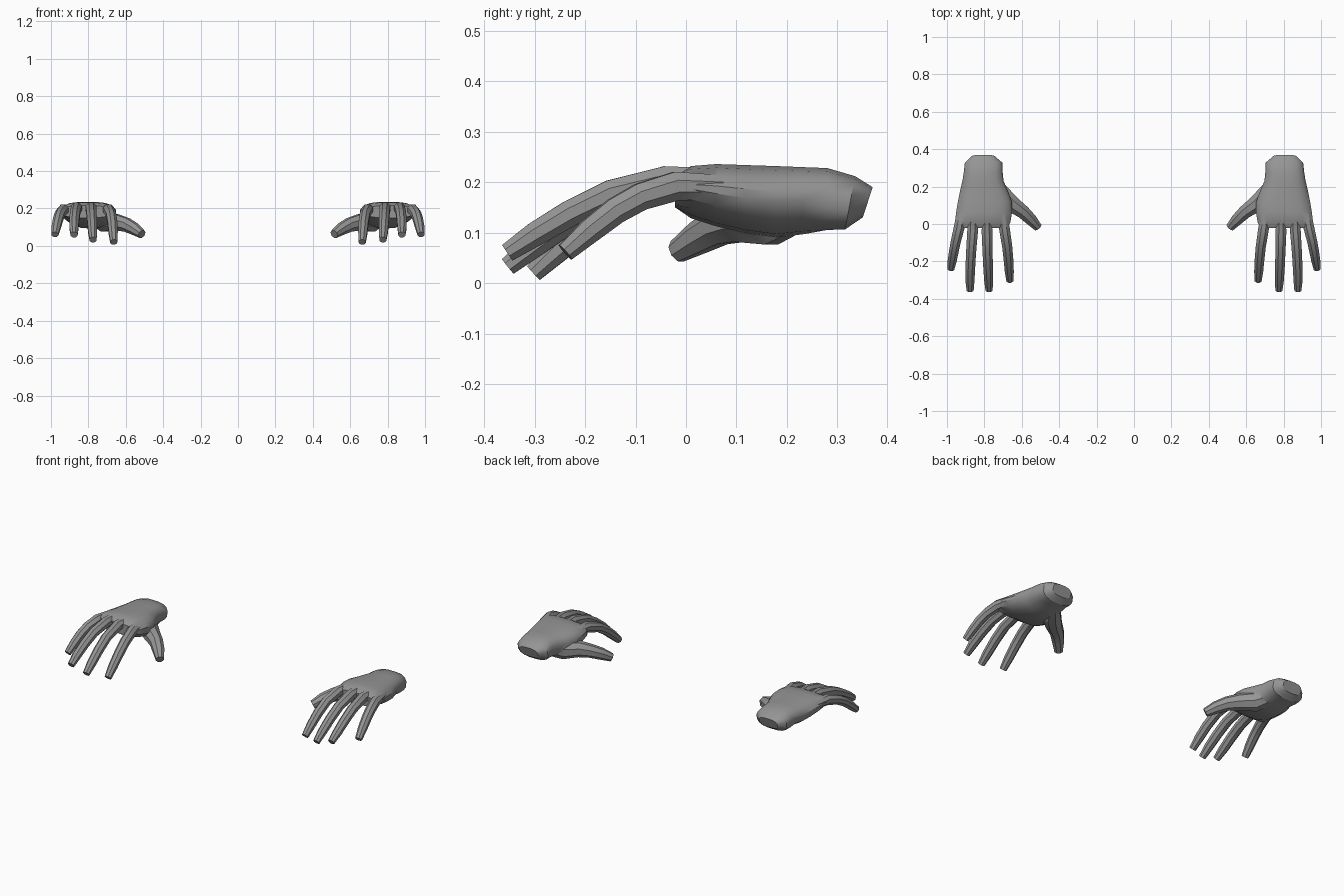
import bpy, bmesh, math
from mathutils import Vector

if "Cube" in bpy.data.objects:
    bpy.data.objects.remove(bpy.data.objects["Cube"])

skin = bpy.data.materials.new("plain grey")
skin.diffuse_color = (0.3, 0.3, 0.3, 1)
skin.use_nodes = True
skin.node_tree.nodes["Principled BSDF"].inputs["Base Color"].default_value = skin.diffuse_color


def loft(name, rings):
    """Skin a list of equal-length closed rings and cap both ends."""
    bm = bmesh.new()
    loops = [[bm.verts.new(p) for p in r] for r in rings]
    n = len(loops[0])
    for a, b in zip(loops, loops[1:]):
        for i in range(n):
            j = (i + 1) % n
            bm.faces.new((a[i], a[j], b[j], b[i]))
    bm.faces.new(loops[0])
    bm.faces.new(loops[-1])
    bmesh.ops.recalc_face_normals(bm, faces=bm.faces)
    me = bpy.data.meshes.new(name)
    bm.to_mesh(me)
    bm.free()
    me.materials.append(skin)
    ob = bpy.data.objects.new(name, me)
    bpy.context.collection.objects.link(ob)
    return ob


def tube(name, path, radii, side, sides=8):
    """Tapered faceted tube through the path points."""
    pts = [Vector((p[0] * side, p[1], p[2])) for p in path]
    rings = []
    for i, p in enumerate(pts):
        t = (pts[min(i + 1, len(pts) - 1)] - pts[max(i - 1, 0)]).normalized()
        u = t.cross(Vector((0, 0, 1))).normalized()
        v = u.cross(t)
        rings.append([p + radii[i] * (u * math.cos(a) + v * math.sin(a))
                      for a in ((k + 0.5) * 2 * math.pi / sides for k in range(sides))])
    return loft(name, rings)


# palm sections: y, inner x, outer x, bottom z, top z
PALM = [
    (-0.022, 0.675, 0.945, 0.150, 0.215),
    (0.010, 0.660, 0.958, 0.128, 0.232),
    (0.060, 0.652, 0.952, 0.112, 0.236),
    (0.120, 0.652, 0.942, 0.098, 0.234),
    (0.180, 0.675, 0.930, 0.090, 0.232),
    (0.230, 0.697, 0.918, 0.096, 0.230),
    (0.280, 0.702, 0.910, 0.105, 0.228),
    (0.325, 0.703, 0.905, 0.106, 0.212),
    (0.360, 0.745, 0.868, 0.130, 0.190),
]


def palm(name, side, sides=16):
    rings = []
    for y, x0, x1, z0, z1 in PALM:
        ring = []
        for k in range(sides):
            a = (k + 0.5) * 2 * math.pi / sides
            c, s = math.cos(a), math.sin(a)
            sx = math.copysign(abs(c) ** 0.75, c)
            sz = math.copysign(abs(s) ** 0.75, s)
            x = (x0 + x1) / 2 + sx * (x1 - x0) / 2 * 1.01
            z = (z0 + z1) / 2 + sz * (z1 - z0) / 2 * 1.01
            # outer edge of the palm is shallower than the thumb side
            if s < 0 and 0 < y < 0.28:
                z += 0.022 * max(0, sx)
            # wrist end leans back towards the bottom
            yy = y + (0.010 * sz if y > 0.3 else 0)
            ring.append((x * side, yy, z))
        rings.append(ring)
    return loft(name, rings)


FINGER_R = (0.026, 0.031, 0.029, 0.028, 0.026, 0.020)
FINGERS = {
    "index_finger": [(0.705, 0.07, 0.195), (0.692, -0.03, 0.194), (0.678, -0.12, 0.164),
                     (0.671, -0.19, 0.118), (0.667, -0.25, 0.068), (0.664, -0.302, 0.020)],
    "middle_finger": [(0.785, 0.07, 0.203), (0.786, -0.04, 0.203), (0.783, -0.15, 0.173),
                      (0.780, -0.23, 0.126), (0.777, -0.30, 0.075), (0.775, -0.353, 0.033)],
    "ring_finger": [(0.860, 0.07, 0.203), (0.863, -0.04, 0.203), (0.871, -0.15, 0.177),
                    (0.875, -0.23, 0.138), (0.877, -0.30, 0.096), (0.876, -0.354, 0.060)],
    "little_finger": [(0.920, 0.07, 0.190), (0.935, -0.02, 0.192), (0.952, -0.09, 0.171),
                      (0.962, -0.14, 0.143), (0.971, -0.19, 0.104), (0.979, -0.239, 0.061)],
}
THUMB = [(0.775, 0.25, 0.145), (0.715, 0.165, 0.126), (0.650, 0.105, 0.125),
         (0.595, 0.066, 0.112), (0.552, 0.025, 0.090), (0.514, -0.017, 0.063)]
THUMB_R = (0.030, 0.054, 0.047, 0.039, 0.034, 0.024)

for label, side in (("right", 1), ("left", -1)):
    hand = palm(label + "_hand", side)
    parts = [tube(label + "_" + n, p, FINGER_R, side) for n, p in FINGERS.items()]
    parts.append(tube(label + "_thumb", THUMB, THUMB_R, side))
    # merge palm, fingers and thumb into one skin
    for part in parts:
        mod = hand.modifiers.new("merge", 'BOOLEAN')
        mod.operation = 'UNION'
        mod.solver = 'EXACT'
        mod.object = part
    bpy.context.view_layer.update()
    dg = bpy.context.evaluated_depsgraph_get()
    merged = bpy.data.meshes.new_from_object(hand.evaluated_get(dg))
    hand.modifiers.clear()
    hand.data = merged
    for part in parts:
        bpy.data.objects.remove(part)
    bpy.ops.object.select_all(action='DESELECT')
    hand.select_set(True)
    bpy.context.view_layer.objects.active = hand
    bpy.ops.object.shade_smooth_by_angle(angle=math.radians(32))
